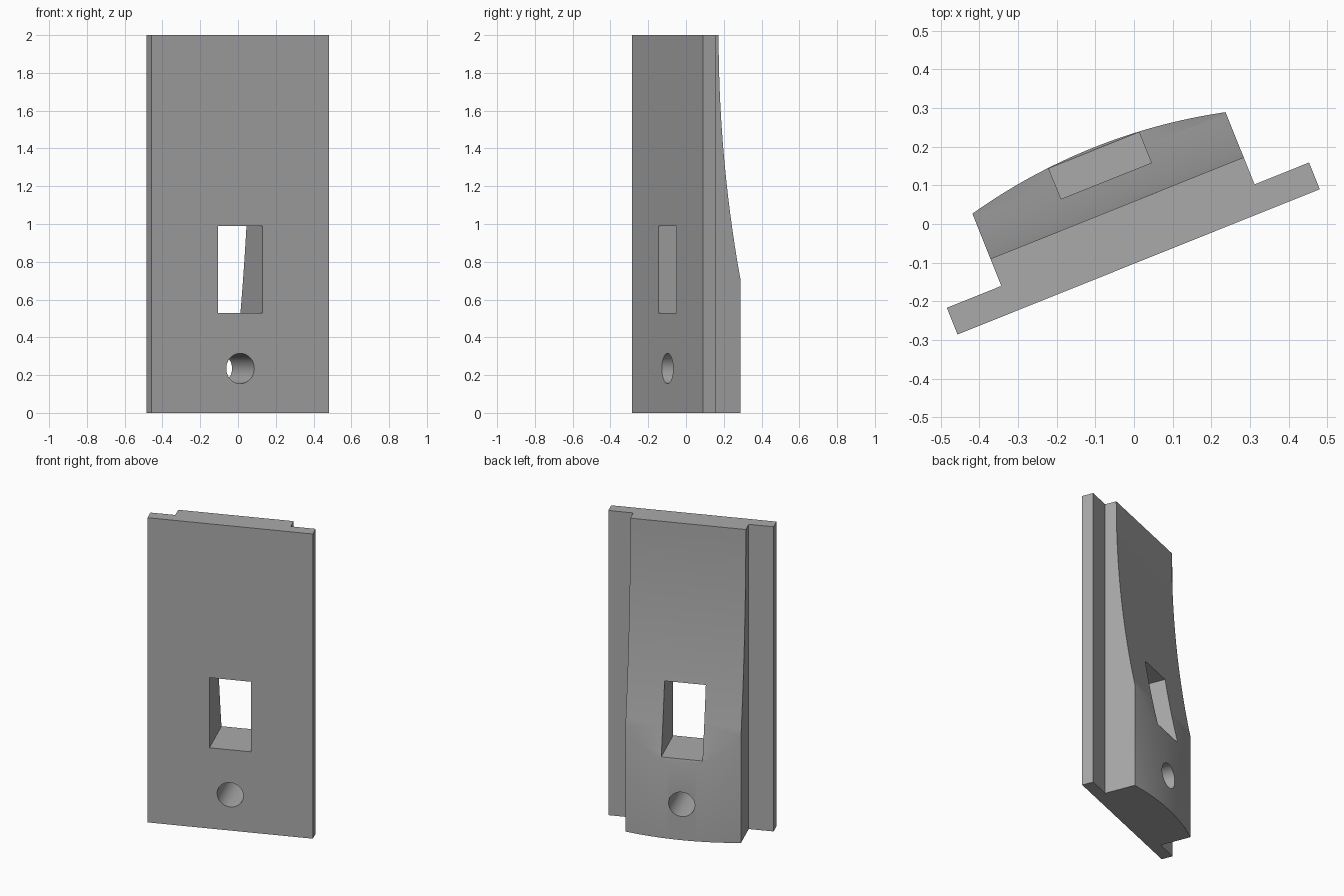
import bpy, bmesh, math
from mathutils import Matrix, Vector

cube = bpy.data.objects.get("Cube")
if cube:
    bpy.data.objects.remove(cube, do_unlink=True)

HEIGHT = 2.0
PLATE_HALF, PLATE_THICK = 0.505, 0.0745   # thin mounting flange
BODY_HALF, CROWN = 0.353, 0.318           # thick curved body
CROWN_RADIUS = 1.5
TOP_DEPTH, SWEEP_RADIUS = 0.15, 6.77      # scooped back
# Whole panel is turned about the vertical axis
PLACE = Matrix.Translation((0.012, -0.098, 0)) @ Matrix.Rotation(math.radians(21.85), 4, 'Z')


def prism(name, points, direction):
    """Extrude a closed outline of 3D points along a direction."""
    bm = bmesh.new()
    face = bm.faces.new([bm.verts.new(p) for p in points])
    grown = bmesh.ops.extrude_face_region(bm, geom=[face])
    verts = [g for g in grown["geom"] if isinstance(g, bmesh.types.BMVert)]
    bmesh.ops.translate(bm, verts=verts, vec=Vector(direction))
    bmesh.ops.recalc_face_normals(bm, faces=bm.faces)
    mesh = bpy.data.meshes.new(name)
    bm.to_mesh(mesh)
    bm.free()
    obj = bpy.data.objects.new(name, mesh)
    bpy.context.collection.objects.link(obj)
    obj.matrix_world = PLACE
    return obj


def crown_depth(x):
    return CROWN - CROWN_RADIUS + math.sqrt(CROWN_RADIUS ** 2 - x * x)


def sweep_depth(z):
    drop = HEIGHT - min(z, HEIGHT)
    return TOP_DEPTH + SWEEP_RADIUS - math.sqrt(SWEEP_RADIUS ** 2 - drop ** 2)


# Panel: flange steps plus a gently crowned back
STEPS = 32
arc = [BODY_HALF - 2 * BODY_HALF * i / STEPS for i in range(STEPS + 1)]
outline = [(-PLATE_HALF, 0, 0), (PLATE_HALF, 0, 0),
           (PLATE_HALF, PLATE_THICK, 0), (BODY_HALF, PLATE_THICK, 0)]
outline += [(x, crown_depth(x), 0) for x in arc]
outline += [(-BODY_HALF, PLATE_THICK, 0), (-PLATE_HALF, PLATE_THICK, 0)]
panel = prism("panel", outline, (0, 0, HEIGHT))

# Cutters: concave sweep of the back, square window, round screw hole
heights = [0.2 + 0.05 * i for i in range(37)] + [2.1]
sweep = [(-0.6, sweep_depth(z), z) for z in heights] + [(-0.6, 0.8, 2.1), (-0.6, 0.8, 0.2)]
window = [(x, -0.2, z) for x, z in
          ((-0.126, 0.53), (0.126, 0.53), (0.126, 0.99), (-0.126, 0.99))]
turns = [2 * math.pi * i / 48 for i in range(48)]
hole = [(0.08 * math.cos(a), -0.2, 0.235 + 0.08 * math.sin(a)) for a in turns]
cutters = [prism("sweep_cutter", sweep, (1.2, 0, 0)),
           prism("window_cutter", window, (0, 0.8, 0)),
           prism("hole_cutter", hole, (0, 0.8, 0))]

bpy.ops.object.select_all(action='DESELECT')
panel.select_set(True)
bpy.context.view_layer.objects.active = panel
bpy.context.view_layer.update()
for cutter in cutters:
    cutter.hide_render = True
    cut = panel.modifiers.new(cutter.name, 'BOOLEAN')
    cut.operation, cut.solver, cut.object = 'DIFFERENCE', 'EXACT', cutter
    bpy.ops.object.modifier_apply(modifier=cut.name)
for cutter in cutters:
    bpy.data.objects.remove(cutter, do_unlink=True)

# Single plain grey
grey = bpy.data.materials.new("plain_grey")
grey.use_nodes = True
colour = (0.4, 0.4, 0.4, 1)
grey.diffuse_color = colour
grey.node_tree.nodes["Principled BSDF"].inputs["Base Color"].default_value = colour
panel.data.materials.clear()
panel.data.materials.append(grey)
bpy.ops.object.shade_smooth_by_angle(angle=math.radians(30))
